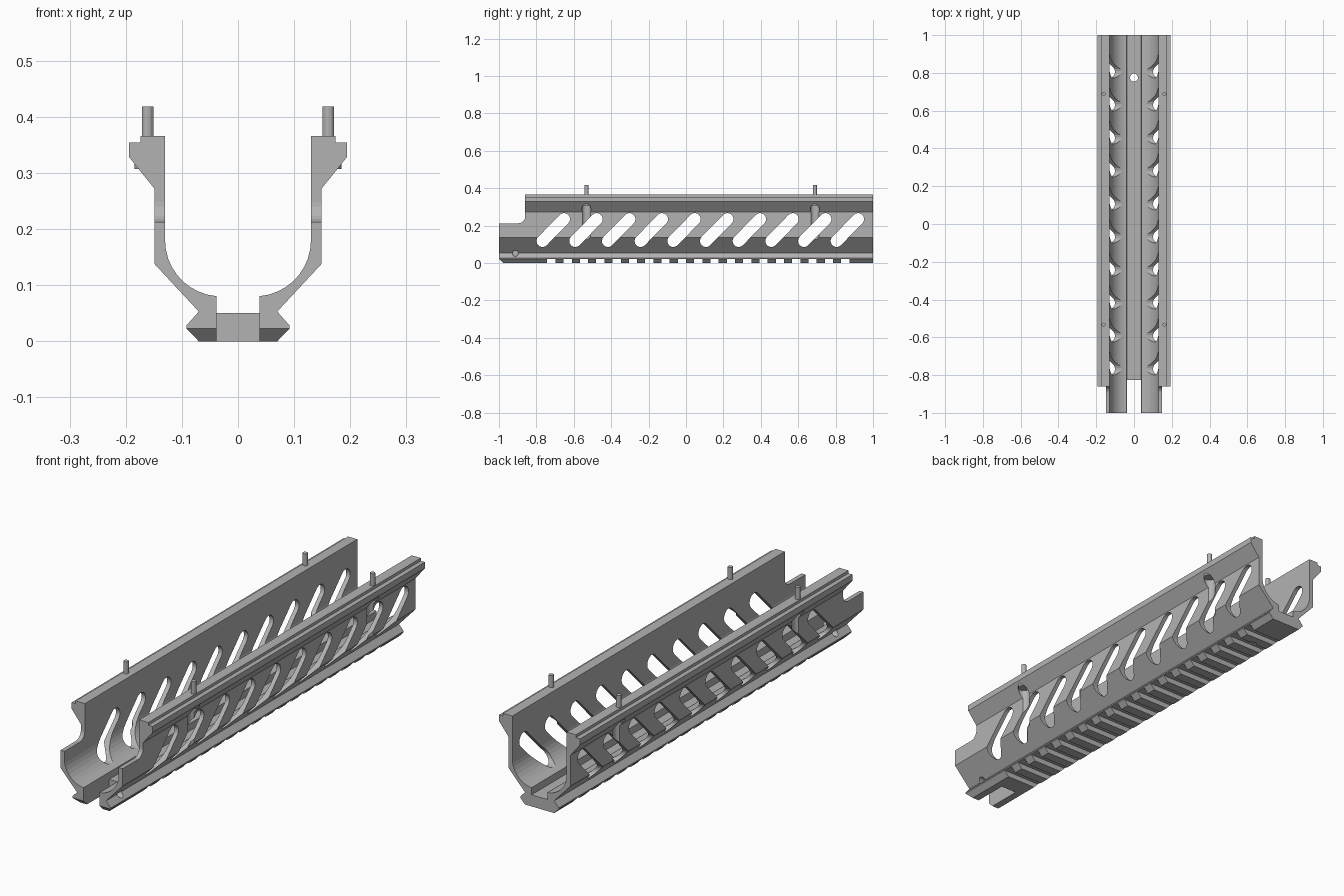
import bpy, bmesh, math
from math import cos, sin, pi, radians

if "Cube" in bpy.data.objects:
    bpy.data.objects.remove(bpy.data.objects["Cube"])

steel = bpy.data.materials.new("plain grey")
steel.use_nodes = True
grey = (0.45, 0.45, 0.45, 1)
steel.diffuse_color = grey
steel.node_tree.nodes["Principled BSDF"].inputs["Base Color"].default_value = grey


def arc(cu, cv, r, a0, a1, n):
    return [(cu + r * cos(radians(a0 + (a1 - a0) * i / n)),
             cv + r * sin(radians(a0 + (a1 - a0) * i / n))) for i in range(n + 1)]


def prism(bm, outline, axis, lo, hi):
    """Extrude a 2D outline along x (outline in y,z), y (x,z) or z (x,y)."""
    place = {"x": lambda u, v, d: (d, u, v),
             "y": lambda u, v, d: (u, d, v),
             "z": lambda u, v, d: (u, v, d)}[axis]
    a = [bm.verts.new(place(u, v, lo)) for u, v in outline]
    b = [bm.verts.new(place(u, v, hi)) for u, v in outline]
    bm.faces.new(a)
    bm.faces.new(b[::-1])
    for i in range(len(a)):
        j = (i + 1) % len(a)
        bm.faces.new((a[j], a[i], b[i], b[j]))


def make(name, prisms):
    bm = bmesh.new()
    for p in prisms:
        prism(bm, *p)
    bmesh.ops.recalc_face_normals(bm, faces=bm.faces)
    mesh = bpy.data.meshes.new(name)
    bm.to_mesh(mesh)
    bm.free()
    mesh.materials.append(steel)
    ob = bpy.data.objects.new(name, mesh)
    bpy.context.collection.objects.link(ob)
    return ob


def box(u0, u1, v0, v1):
    return [(u0, v0), (u1, v0), (u1, v1), (u0, v1)]


# Handguard section: dovetail rail, flared lower walls, thickened top edges
half = [(0.07, 0), (0.092, 0.023), (0.092, 0.028), (0.07, 0.053), (0.149, 0.138),
        (0.149, 0.272), (0.194, 0.328), (0.194, 0.354), (0.174, 0.354),
        (0.174, 0.366), (0.13, 0.366)]
half += arc(0.03, 0.18, 0.1, 0, -85, 9) + [(0.038, 0.081), (0.038, 0.05)]
body = make("handguard", [(half + [(-x, z) for x, z in reversed(half)], "y", -1, 1)])

screws = [(sx * 0.161, y) for sx in (-1, 1) for y in (-0.533, 0.689)]

# Slanted side vents
vents = []
for i in range(10):
    y = -0.767 + i * 0.1747
    capsule = arc(y, 0.118, 0.032, 135, 315, 10) + arc(y + 0.115, 0.235, 0.032, -45, 135, 10)
    vents.append((capsule, "x", -0.4, 0.4))

# Cross grooves under the rail
grooves = [(box(y - 0.022, y + 0.022, -0.1, 0.023), "x", -0.3, 0.3)
           for y in (-0.72 + i * 0.0873 for i in range(19))]

# Front step with a rounded inside corner
step = [(-1.1, 0.213)] + arc(-0.895, 0.248, 0.035, -90, 0, 6) + [(-0.86, 0.5), (-1.1, 0.5)]

# Vertical screw channels in the outer walls
channels = [(arc(x, y, 0.0245, 0, 345, 23), "z", 0.07, 0.325) for x, y in screws]

cutters = [
    make("vent_cutter", vents),
    make("groove_cutter", grooves),
    make("step_cutter", [(step, "x", -0.4, 0.4)]),
    make("channel_cutter", channels),
    make("front_slot_cutter", [(box(-0.038, 0.038, -0.1, 0.2), "y", -1.1, -0.825)]),
    make("front_chamfer_cutter", [([(-1.1, -0.077), (-0.9, -0.077), (-1.1, 0.123)], "x", -0.4, 0.4)]),
    make("floor_hole_cutter", [(arc(0, 0.775, 0.021, 0, 345, 23), "z", -0.1, 0.2)]),
    make("side_hole_cutter", [(arc(-0.912, 0.052, 0.016, 0, 337.5, 15), "x", a, b)
                              for a, b in ((-0.3, -0.055), (0.055, 0.3))]),
]
for c in cutters:
    c.hide_render = True
    mod = body.modifiers.new(c.name, "BOOLEAN")
    mod.operation, mod.solver, mod.object = "DIFFERENCE", "EXACT", c

# Bake the cuts and drop the helpers
bpy.context.view_layer.update()
cut = bpy.data.meshes.new_from_object(body.evaluated_get(bpy.context.evaluated_depsgraph_get()))
body.modifiers.clear()
body.data = cut
for c in cutters:
    bpy.data.objects.remove(c)

# Screws: head at the top of each channel, shank standing above the wall
for x, y in screws:
    side = ("right" if x < 0 else "left") + ("_front" if y < 0 else "_back")
    make("screw_" + side, [(arc(x, y, 0.0235, 0, 345, 23), "z", 0.307, 0.33),
                           (arc(x, y, 0.0105, 0, 330, 11), "z", 0.32, 0.418)])
